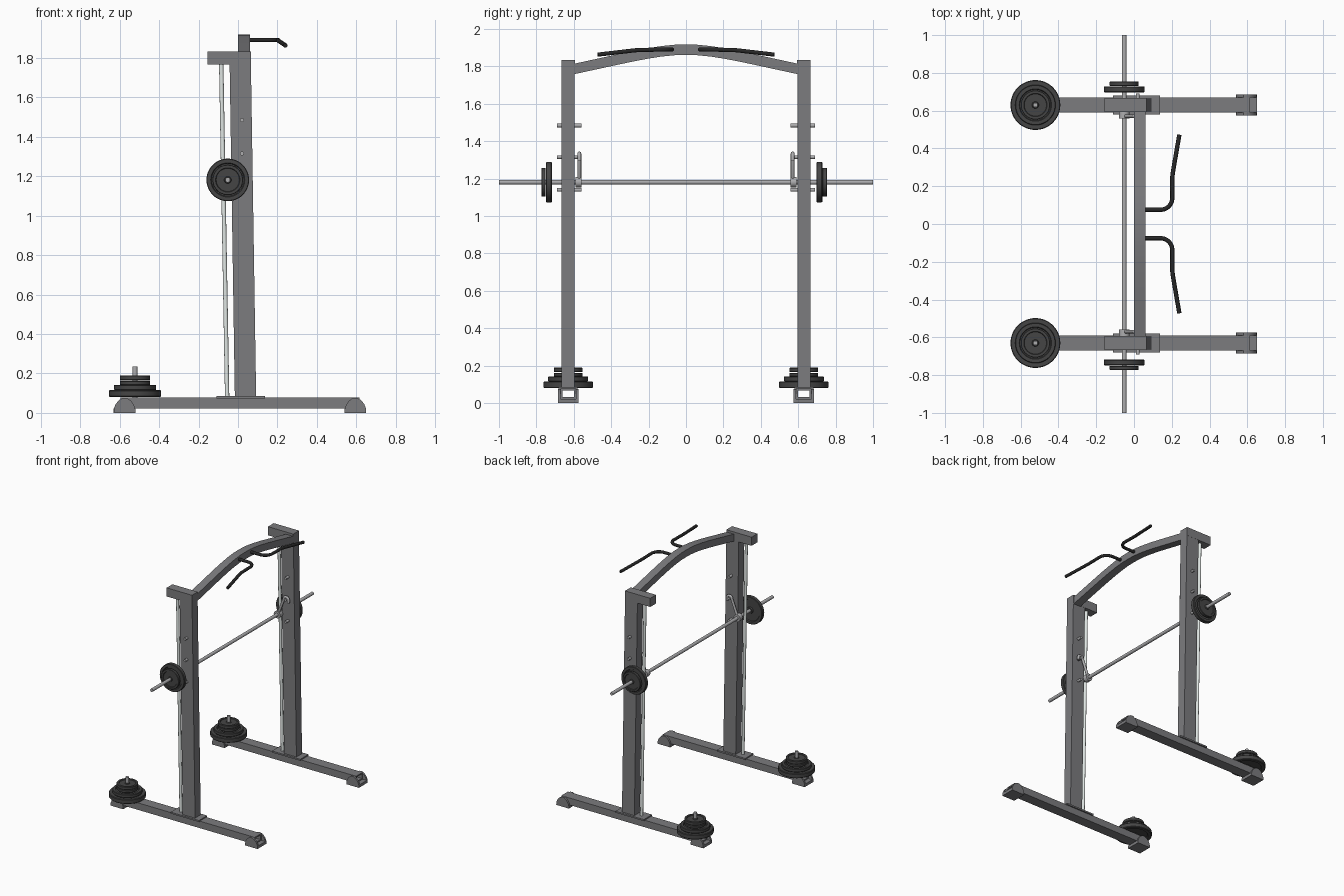
import bpy, bmesh, math
from mathutils import Vector

if "Cube" in bpy.data.objects:
    bpy.data.objects.remove(bpy.data.objects["Cube"])


def material(name, rgb):
    m = bpy.data.materials.new(name)
    m.diffuse_color = (*rgb, 1)
    m.use_nodes = True
    m.node_tree.nodes["Principled BSDF"].inputs["Base Color"].default_value = m.diffuse_color
    return m


FRAME = material("frame_grey", (0.2, 0.2, 0.21))
STEEL = material("steel", (0.42, 0.42, 0.43))
IRON = material("cast_iron", (0.06, 0.06, 0.06))
RUBBER = material("black_rubber", (0.02, 0.02, 0.02))
ROD = material("polished_rod", (0.75, 0.8, 0.78))


def finish(name, bm, mat, smooth=False):
    bmesh.ops.recalc_face_normals(bm, faces=bm.faces)
    me = bpy.data.meshes.new(name)
    bm.to_mesh(me)
    bm.free()
    ob = bpy.data.objects.new(name, me)
    bpy.context.collection.objects.link(ob)
    me.materials.append(mat)
    if smooth:
        bpy.ops.object.select_all(action='DESELECT')
        ob.select_set(True)
        bpy.context.view_layer.objects.active = ob
        bpy.ops.object.shade_smooth_by_angle(angle=math.radians(35))
    return ob


def prism(name, pts, a, b, axis='y', mat=FRAME, smooth=False):
    """Extrude a closed profile: (x, z) along y, or (y, z) along x."""
    bm = bmesh.new()
    put = (lambda u, w, t: (u, t, w)) if axis == 'y' else (lambda u, w, t: (t, u, w))
    r0 = [bm.verts.new(put(u, w, a)) for u, w in pts]
    r1 = [bm.verts.new(put(u, w, b)) for u, w in pts]
    n = len(pts)
    for i in range(n):
        j = (i + 1) % n
        bm.faces.new((r0[i], r0[j], r1[j], r1[i]))
    bm.faces.new(r0)
    bm.faces.new(r1)
    return finish(name, bm, mat, smooth)


def box(name, x0, x1, y0, y1, z0, z1, mat=FRAME):
    return prism(name, [(x0, z0), (x1, z0), (x1, z1), (x0, z1)], y0, y1, mat=mat)


def rod(name, p, q, r, mat=STEEL, seg=20):
    p, q = Vector(p), Vector(q)
    bm = bmesh.new()
    bmesh.ops.create_cone(bm, cap_ends=True, segments=seg, radius1=r, radius2=r, depth=(q - p).length)
    ob = finish(name, bm, mat, True)
    ob.rotation_euler = (q - p).to_track_quat('Z', 'Y').to_euler()
    ob.location = (p + q) / 2
    return ob


def weight_disc(name, loc, r, t, along_bar=False):
    """Lathed disc with a raised rim, dished faces and a hub."""
    h, d = t / 2, t * 0.25
    half = [(0.011, h), (0.2 * r, h), (0.24 * r, h - d), (0.76 * r, h - d),
            (0.8 * r, h), (0.97 * r, h), (r, h * 0.75)]
    prof = half + [(x, -z) for x, z in reversed(half)]
    n, m = 48, len(prof)
    bm = bmesh.new()
    rings = [[bm.verts.new((x * math.cos(k * math.tau / n), x * math.sin(k * math.tau / n), z))
              for x, z in prof] for k in range(n)]
    for k in range(n):
        a, b = rings[k], rings[(k + 1) % n]
        for i in range(m):
            j = (i + 1) % m
            bm.faces.new((a[i], a[j], b[j], b[i]))
    ob = finish(name, bm, IRON, True)
    ob.location = loc
    if along_bar:
        ob.rotation_euler.x = math.pi / 2


def tube_x(name, x0, x1, yc, w, z0, z1, t):
    """Hollow rectangular tube running along x."""
    bm = bmesh.new()

    def ring(x, i):
        a, b, c, d = yc - w / 2 + i, yc + w / 2 - i, z0 + i, z1 - i
        return [bm.verts.new((x, y, z)) for y, z in ((a, c), (b, c), (b, d), (a, d))]
    rs = [ring(x0, 0), ring(x1, 0), ring(x1, t), ring(x0, t)]
    for k in range(4):
        a, b = rs[k], rs[(k + 1) % 4]
        for i in range(4):
            j = (i + 1) % 4
            bm.faces.new((a[i], a[j], b[j], b[i]))
    finish(name, bm, FRAME)


def pipe(name, pts, r, mat):
    cu = bpy.data.curves.new(name, 'CURVE')
    cu.dimensions = '3D'
    cu.bevel_depth, cu.bevel_resolution, cu.use_fill_caps = r, 3, True
    sp = cu.splines.new('POLY')
    sp.points.add(len(pts) - 1)
    for p, co in zip(sp.points, pts):
        p.co = (*co, 1)
    sp.use_smooth = True
    cu.materials.append(mat)
    bpy.context.collection.objects.link(bpy.data.objects.new(name, cu))


BX, BZ = -0.052, 1.181                     # barbell axis
for s, side in ((1, "back"), (-1, "front")):
    yc = 0.63 * s

    # floor rail with rounded foot brackets
    tube_x(f"{side}_floor_rail", -0.595, 0.615, yc, 0.082, 0.022, 0.077, 0.01)
    for cx, d in ((-0.575, -1), (0.595, 1)):
        prof = [(-0.055, 0), (0.055, 0), (0.054, 0.022), (0.045, 0.045), (0.028, 0.065), (0.008, 0.075),
                (-0.014, 0.075), (-0.034, 0.06), (-0.048, 0.038), (-0.055, 0.016)]
        prof = [(cx + d * u, w) for u, w in prof]
        for o in (-1, 1):
            y = yc + o * 0.048
            prism(f"{side}_foot_cheek", prof, y - 0.007, y + 0.007, smooth=True)
        box(f"{side}_foot_sole", cx - 0.055, cx + 0.055, yc - 0.045, yc + 0.045, 0, 0.022)

    # leaning upright, base plate and top arm
    box(f"{side}_base_plate", -0.11, 0.137, yc - 0.051, yc + 0.051, 0.074, 0.086)
    prism(f"{side}_upright", [(-0.016, 0.08), (0.092, 0.08), (0.065, 1.8), (-0.043, 1.8)],
          yc - 0.035, yc + 0.035)
    box(f"{side}_top_arm", -0.155, 0.065, yc - 0.036, yc + 0.036, 1.765, 1.833)
    rod(f"{side}_guide_rod", (-0.055, yc, 0.08), (-0.085, yc, 1.77), 0.011, ROD)

    # safety pegs through the upright
    for z in (1.14, 1.315, 1.484):
        rod(f"{side}_safety_peg", (0.02, 0.56 * s, z), (0.02, 0.69 * s, z), 0.01)

    # catch hook from the bar to the middle peg
    rod(f"{side}_hook_collar", (BX, 0.558 * s, BZ), (BX, 0.592 * s, BZ), 0.028)
    pts = [(BX, 0.57 * s, BZ), (0.0, 0.57 * s, 1.315)]
    for k in range(6):
        a = math.pi - k * math.pi / 5
        pts.append((0.02 + 0.02 * math.cos(a), 0.57 * s, 1.318 + 0.018 * math.sin(a)))
    pts.append((0.04, 0.57 * s, 1.295))
    pipe(f"{side}_catch_hook", pts, 0.01, STEEL)

    # stored weights on a floor spindle
    rod(f"{side}_storage_spindle", (-0.522, yc, 0.07), (-0.522, yc, 0.235), 0.012)
    for r, z0, z1 in ((0.132, 0.08, 0.116), (0.107, 0.116, 0.142),
                      (0.077, 0.142, 0.162), (0.077, 0.165, 0.189)):
        weight_disc(f"{side}_stored_disc", (-0.522, yc, (z0 + z1) / 2), r, z1 - z0)

    # discs loaded on the bar (one end sits slightly further out)
    off = 0 if s > 0 else 0.02
    weight_disc(f"{side}_large_bar_disc", (BX, s * (0.713 + off), BZ), 0.108, 0.031, True)
    weight_disc(f"{side}_small_bar_disc", (BX, s * (0.742 + off), BZ), 0.077, 0.023, True)

    # bent pull-up grip
    pts = [(0.05, 0.075, 1.89), (0.14, 0.075, 1.89)]
    for k in range(1, 7):
        a = k * math.pi / 12
        pts.append((0.14 + 0.063 * math.sin(a), 0.138 - 0.063 * math.cos(a), 1.89))
    pts += [(0.203, 0.25, 1.888), (0.206, 0.275, 1.886), (0.24, 0.472, 1.863)]
    pipe(f"{side}_pull_up_grip", [(x, y * s, z) for x, y, z in pts], 0.0115, RUBBER)

# barbell
rod("barbell", (BX, -1, BZ), (BX, 1, BZ), 0.0125)

# arched crossbeam
mid = [(0.0, 1.889), (0.06, 1.888), (0.13, 1.881), (0.2, 1.870), (0.28, 1.855), (0.36, 1.838), (0.6, 1.786)]
line = [(-y, z) for y, z in reversed(mid[1:])] + mid
arch = [(y, z + 0.028) for y, z in line] + [(y, z - 0.028) for y, z in reversed(line)]
prism("arched_crossbeam", arch, 0.0, 0.062, axis='x', smooth=True)
